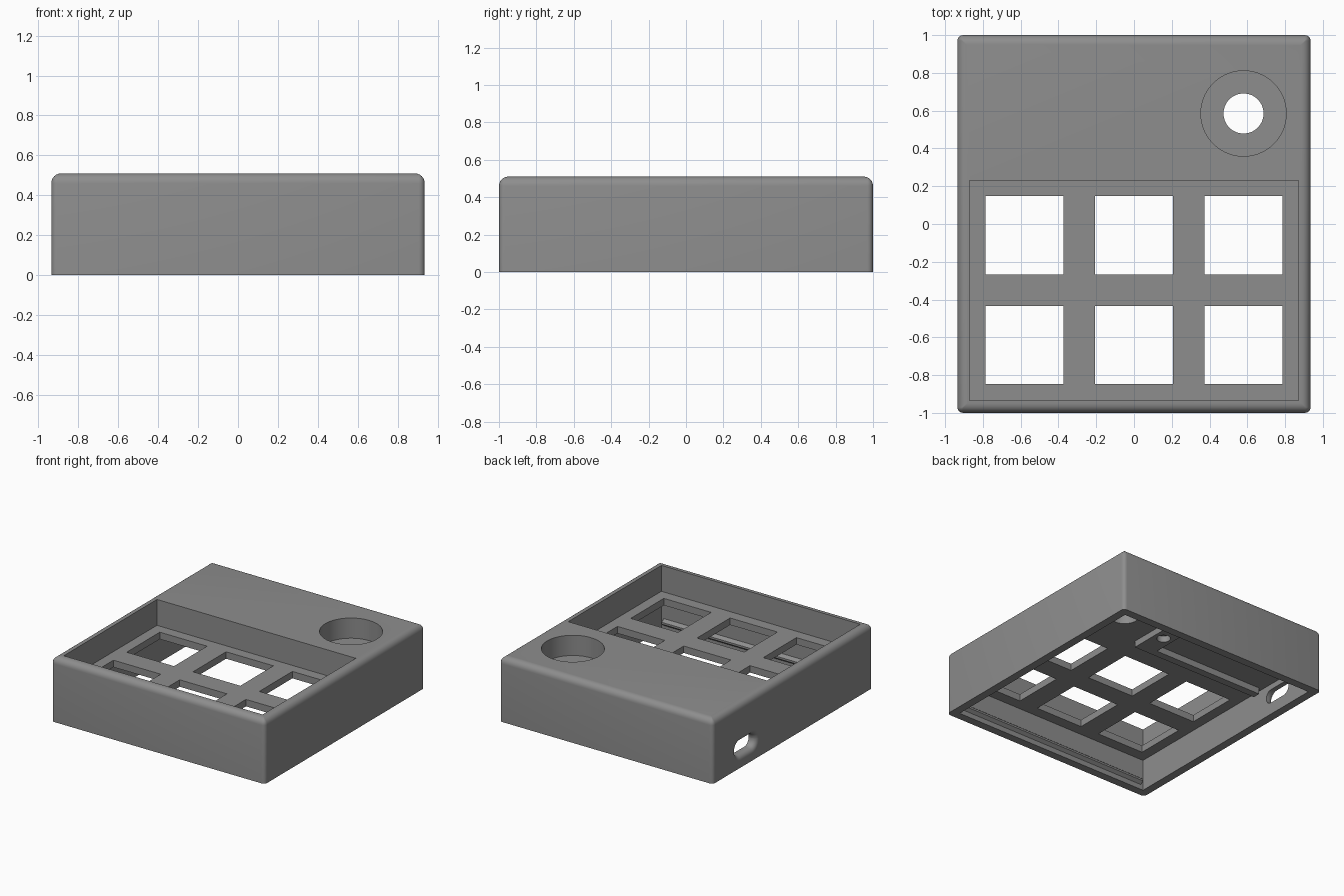
import bpy, math
from mathutils import Vector

if "Cube" in bpy.data.objects:
    bpy.data.objects.remove(bpy.data.objects["Cube"])

grey = bpy.data.materials.new("case grey")
grey.diffuse_color = (0.27, 0.27, 0.27, 1)
grey.use_nodes = True
grey.node_tree.nodes["Principled BSDF"].inputs["Base Color"].default_value = grey.diffuse_color


def rounded_rect(hw, hh, r, n):
    """Outline of a rectangle with rounded corners, n + 1 points per corner."""
    pts = []
    for k, (sx, sy) in enumerate([(1, 1), (-1, 1), (-1, -1), (1, -1)]):
        for i in range(n + 1):
            a = math.pi / 2 * (k + i / n)
            pts.append((sx * (hw - r) + r * math.cos(a), sy * (hh - r) + r * math.sin(a)))
    return pts


def loft(name, sections, centre=(0, 0, 0), n=4, along_x=False):
    """Closed solid through rounded rectangles (half width, half height, radius, level)."""
    verts, faces, m = [], [], 4 * (n + 1)
    for hw, hh, r, w in sections:
        for u, v in rounded_rect(hw, hh, r, n):
            verts.append(Vector((w, u, v) if along_x else (u, v, w)) + Vector(centre))
    for s in range(len(sections) - 1):
        for i in range(m):
            j = (i + 1) % m
            faces.append((s * m + i, s * m + j, s * m + m + j, s * m + m + i))
    faces.append(tuple(reversed(range(m))))
    faces.append(tuple(range(len(verts) - m, len(verts))))
    return make(name, verts, faces)


def box(name, x0, x1, y0, y1, z0, z1):
    verts = [(x, y, z) for z in (z0, z1) for x, y in ((x0, y0), (x1, y0), (x1, y1), (x0, y1))]
    faces = [(3, 2, 1, 0), (4, 5, 6, 7)] + [(i, (i + 1) % 4, (i + 1) % 4 + 4, i + 4) for i in range(4)]
    return make(name, verts, faces)


def cylinder(name, x, y, r, z0, z1):
    return loft(name, [(r, r, r * 0.999, z0), (r, r, r * 0.999, z1)], (x, y, 0), n=14)


def make(name, verts, faces):
    mesh = bpy.data.meshes.new(name)
    mesh.from_pydata(verts, [], faces)
    mesh.materials.append(grey)
    obj = bpy.data.objects.new(name, mesh)
    bpy.context.collection.objects.link(obj)
    return obj


def select(obj):
    bpy.ops.object.select_all(action='DESELECT')
    obj.select_set(True)
    bpy.context.view_layer.objects.active = obj


def cut(obj, cutter):
    """Subtract the cutter, then throw it away."""
    select(obj)
    mod = obj.modifiers.new("cut", 'BOOLEAN')
    mod.operation, mod.solver, mod.object = 'DIFFERENCE', 'EXACT', cutter
    bpy.ops.object.modifier_apply(modifier=mod.name)
    bpy.data.objects.remove(cutter)


W, D, H = 0.935, 1.0, 0.51      # half width, half depth, height
IW, ID = 0.87, 0.935            # inner half width and depth
CEIL, PLATE, EDGE = 0.25, 0.305, 0.05

# Outer shell with a rounded top edge
rings = [(W, D, 0.03, 0)]
for i in range(7):
    a = math.pi / 2 * i / 6
    inset = EDGE * (1 - math.cos(a))
    rings.append((W - inset, D - inset, max(0.03 - inset, 0.004), H - EDGE + EDGE * math.sin(a)))
case = loft("case", rings)

# Open underside and the key recess
cut(case, box("cavity", -IW, IW, -ID, ID, -0.1, CEIL))
cut(case, box("recess", -IW, IW, -ID, 0.23, PLATE, 1))

# Six square key openings
for x in (-0.58, 0, 0.58):
    for y in (-0.64, -0.06):
        cut(case, box("key_opening", x - 0.207, x + 0.207, y - 0.207, y + 0.207, 0.1, 0.45))

# Knob well and shaft hole
cut(case, cylinder("knob_well", 0.58, 0.585, 0.226, 0.35, 0.7))
cut(case, cylinder("shaft_hole", 0.58, 0.585, 0.106, 0.1, 0.4))

# Cable slot with a flared mouth in the left wall
flare = [(0.165, 0.095, 0.094, -1.0)]
for i in range(6):
    a = math.pi / 2 * i / 5
    g = 0.04 * (1 - math.sin(a))
    flare.append((0.125 + g, 0.055 + g, 0.054 + g, -W + 0.04 * (1 - math.cos(a))))
flare.append((0.125, 0.055, 0.054, -0.8))
cut(case, loft("cable_slot", flare, (0, 0.585, 0.15), n=6, along_x=True))

select(case)
bpy.ops.object.shade_smooth_by_angle(angle=math.radians(30))

# Rails that hold the circuit board, under the ceiling
for s in (-1, 1):
    y = 0.585 + s * 0.2
    box("board_rail", -0.84, 0.14, y - 0.03, y + 0.03, 0.2, CEIL + 0.01)

# End stop with a screw hole
stop = box("board_stop", 0.13, 0.29, 0.355, 0.815, 0.2, CEIL + 0.01)
cut(stop, cylinder("screw_hole", 0.21, 0.585, 0.05, 0.1, CEIL))

# Snap ribs for the base cover, on the front and back walls
for s, name in ((-1, "front_snap_rib"), (1, "back_snap_rib")):
    prof = [(ID + 0.01, 0.04), (ID, 0.04), (ID - 0.025, 0.06), (ID - 0.025, 0.075), (ID, 0.095), (ID + 0.01, 0.095)]
    verts = [(x, s * y, z) for x in (-0.85, 0.85) for y, z in prof]
    n = len(prof)
    faces = [(i, (i + 1) % n, (i + 1) % n + n, i + n) for i in range(n)]
    faces += [tuple(reversed(range(n))), tuple(range(n, 2 * n))]
    if s > 0:
        faces = [f[::-1] for f in faces]
    make(name, verts, faces)
